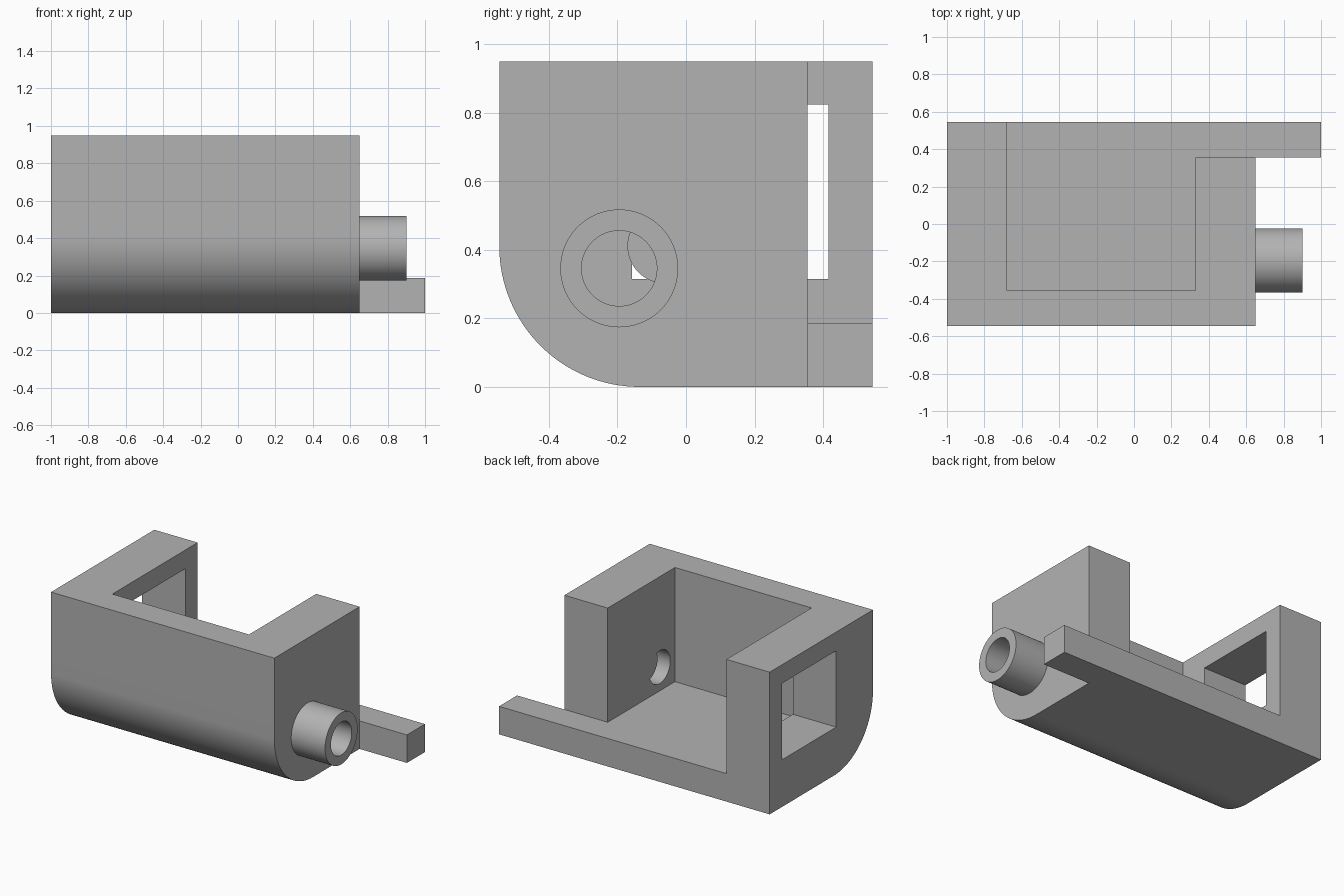
import bpy, bmesh
from math import pi, sin, cos
from mathutils import Matrix, Vector

cube = bpy.data.objects.get("Cube")
if cube:
    bpy.data.objects.remove(cube, do_unlink=True)

grey = bpy.data.materials.new("plain grey")
grey.use_nodes = True
grey.diffuse_color = (0.45, 0.45, 0.45, 1)
grey.node_tree.nodes["Principled BSDF"].inputs["Base Color"].default_value = grey.diffuse_color


def add_mesh(name, bm):
    bmesh.ops.recalc_face_normals(bm, faces=bm.faces)
    mesh = bpy.data.meshes.new(name)
    bm.to_mesh(mesh)
    bm.free()
    mesh.materials.append(grey)
    obj = bpy.data.objects.new(name, mesh)
    bpy.context.collection.objects.link(obj)
    return obj


def prism(name, outline, x0, x1):
    """Extrude a (y, z) outline along x."""
    bm = bmesh.new()
    face = bm.faces.new([bm.verts.new((x0, y, z)) for y, z in outline])
    new = bmesh.ops.extrude_face_region(bm, geom=[face])["geom"]
    bmesh.ops.translate(bm, vec=(x1 - x0, 0, 0),
                        verts=[v for v in new if isinstance(v, bmesh.types.BMVert)])
    return add_mesh(name, bm)


def box(name, low, high):
    (x0, y0, z0), (x1, y1, z1) = low, high
    return prism(name, [(y0, z0), (y1, z0), (y1, z1), (y0, z1)], x0, x1)


def arc(y, z, r, start, end, n):
    return [(y + r * cos(start + (end - start) * i / n),
             z + r * sin(start + (end - start) * i / n)) for i in range(n + 1)]


def rod(name, y, z, r, x0, x1):
    return prism(name, arc(y, z, r, 0, 2 * pi, 64)[:-1], x0, x1)


def cut(obj, cutter):
    """Subtract the cutter, then discard it."""
    mod = obj.modifiers.new("cut", "BOOLEAN")
    mod.operation, mod.solver, mod.object = "DIFFERENCE", "EXACT", cutter
    bpy.context.view_layer.objects.active = obj
    bpy.ops.object.modifier_apply(modifier=mod.name)
    bpy.data.objects.remove(cutter, do_unlink=True)


D, H = 0.545, 0.95                 # half depth, height
INNER, OUTER = 0.33, 0.65          # right wall faces
SHELF, STEP = 0.187, 0.355         # floor height, wall inset
R = 0.41                           # front bottom rounding
PY, PZ, BORE = -0.195, 0.346, 0.11

# Housing: block with a rounded lower front edge
outline = [(D, 0), (D, H), (-D, H)] + arc(R - D, R, R, pi, 1.5 * pi, 32)
housing = prism("housing", outline, -1, OUTER)

# Cavity open to the top and back, and the shortened right wall
cut(housing, box("cavity", (-0.68, -STEP, SHELF), (INNER, 1, 2)))
cut(housing, box("back_step", (INNER - 0.1, STEP, SHELF), (1, 1, 2)))

# Window through the left wall
cut(housing, box("window", (-1.2, -0.157, 0.315), (-0.5, 0.416, 0.825)))

# Crescent-shaped passage through the right wall
passage = rod("passage", PY, PZ, BORE, INNER - 0.1, OUTER + 0.1)
cut(passage, rod("plug", -0.061, 0.412, BORE, 0, 1))
cut(housing, passage)

# Hollow spout on the right side
spout = rod("spout", PY, PZ, 0.172, OUTER, 0.9)
cut(spout, rod("bore", PY, PZ, BORE, OUTER - 0.1, 1))

# Arm continuing the back ledge
arm = box("arm", (OUTER, STEP, 0), (1, D, SHELF))

for obj in (housing, spout, arm):
    bpy.ops.object.select_all(action="DESELECT")
    obj.select_set(True)
    bpy.context.view_layer.objects.active = obj
    bpy.ops.object.shade_smooth_by_angle(angle=pi / 6)
